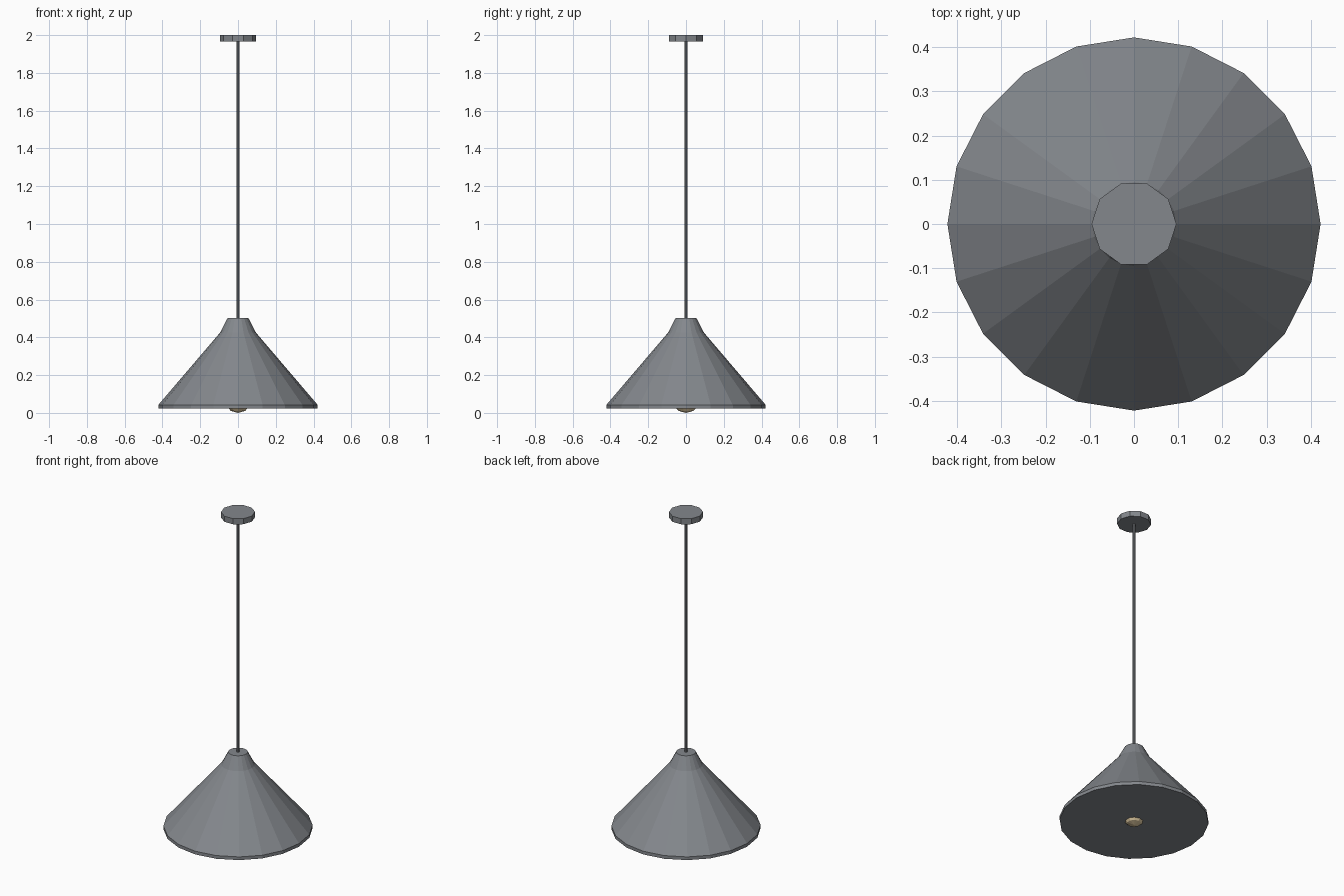
import bpy, bmesh, math

if "Cube" in bpy.data.objects:
    bpy.data.objects.remove(bpy.data.objects["Cube"])

def material(name, rgb):
    m = bpy.data.materials.new(name)
    m.diffuse_color = (*rgb, 1)
    m.use_nodes = True
    m.node_tree.nodes["Principled BSDF"].inputs["Base Color"].default_value = m.diffuse_color
    return m

grey = material("grey metal", (0.23, 0.245, 0.265))
cream = material("warm cream", (1.0, 0.80, 0.48))

def lathe(name, profile, sides, mat):
    """Stack rings of (radius, z) from bottom to top and cap both ends."""
    bm = bmesh.new()
    rings = []
    for r, z in profile:
        rings.append([bm.verts.new((r * math.cos(2 * math.pi * i / sides),
                                    r * math.sin(2 * math.pi * i / sides), z))
                      for i in range(sides)])
    for low, high in zip(rings, rings[1:]):
        for i in range(sides):
            j = (i + 1) % sides
            bm.faces.new((low[i], low[j], high[j], high[i]))
    bm.faces.new(rings[0][::-1])
    bm.faces.new(rings[-1])
    mesh = bpy.data.meshes.new(name)
    bm.to_mesh(mesh)
    bm.free()
    mesh.materials.append(mat)
    obj = bpy.data.objects.new(name, mesh)
    bpy.context.collection.objects.link(obj)
    return obj

# Conical shade with short rim and narrow neck, closed underneath
lathe("shade", [(0.422, 0.022), (0.422, 0.042), (0.095, 0.425), (0.055, 0.502)], 20, grey)

# Hanging rod
lathe("rod", [(0.008, 0.49), (0.008, 1.975)], 8, grey)

# Ceiling plate
lathe("ceiling_plate", [(0.096, 1.965), (0.096, 2.0)], 10, grey)

# Bulb, its tip showing below the shade
bpy.ops.mesh.primitive_uv_sphere_add(segments=10, ring_count=6, radius=0.08,
                                     location=(0, 0, 0.08))
bulb = bpy.context.object
bulb.name = "bulb"
bulb.data.materials.append(cream)
